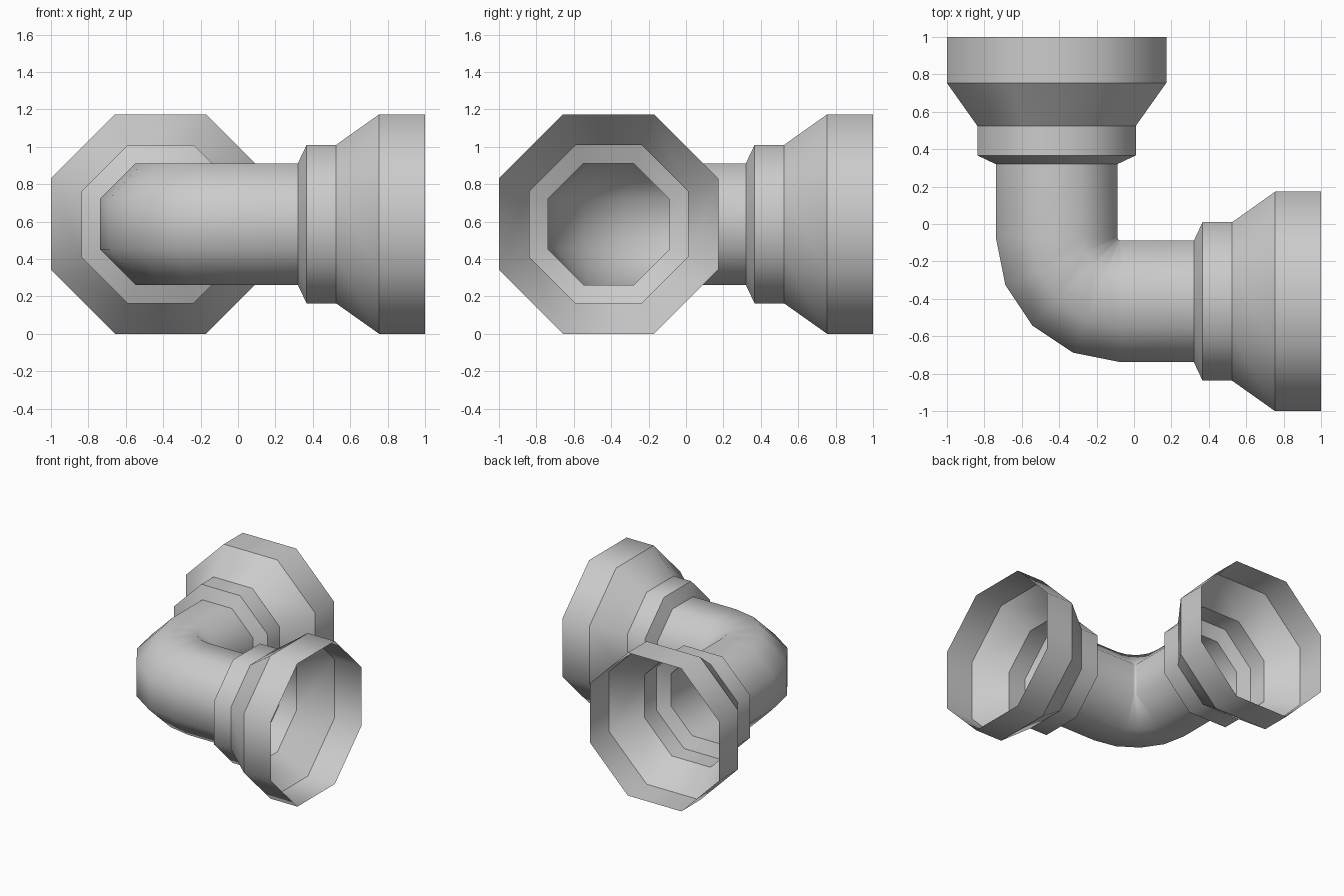
import bpy, bmesh
from math import cos, sin, pi
from mathutils import Vector

if "Cube" in bpy.data.objects:
    bpy.data.objects.remove(bpy.data.objects["Cube"])

SIDES = 8
AXIS = -0.414      # offset of each arm's centre line
HEIGHT = 0.587     # centre height, also the half-width of the big mouth
PIPE = 0.325       # half-width of the pipe across flats
UP = Vector((0, 0, 1))


def sweep(name, stations, creased=False):
    """Open octagonal skin through (centre, direction, half-width) stations."""
    bm = bmesh.new()
    rings = []
    for (x, y), (tx, ty), half in stations:
        side = UP.cross(Vector((tx, ty, 0)))
        r = half / cos(pi / SIDES)
        angles = [(k + 0.5) * 2 * pi / SIDES for k in range(SIDES)]
        rings.append([bm.verts.new(Vector((x, y, HEIGHT))
                                   + r * (cos(a) * side + sin(a) * UP)) for a in angles])
    for r0, r1 in zip(rings, rings[1:]):
        for i in range(SIDES):
            j = (i + 1) % SIDES
            bm.faces.new((r0[i], r0[j], r1[j], r1[i])).smooth = True
    # Hard creases around each step, soft octagon corners
    if creased:
        for ring in rings:
            for i in range(SIDES):
                bm.edges.get((ring[i], ring[(i + 1) % SIDES])).smooth = False
    mesh = bpy.data.meshes.new(name)
    bm.to_mesh(mesh)
    bm.free()
    obj = bpy.data.objects.new(name, mesh)
    bpy.context.collection.objects.link(obj)
    return obj


# Elbow pipe: straight, quarter bend in four steps, straight
C = -0.07
R = C - AXIS
path = [((AXIS, 0.32), (0, -1), PIPE)]
for k in range(5):
    a = pi + k * pi / 8
    path.append(((C + R * cos(a), C + R * sin(a)), (-sin(a), cos(a)), PIPE))
path.append(((0.32, AXIS), (1, 0), PIPE))
sweep("elbow_pipe", path)

# Stepped sockets at both ends: collar, flare, mouth
profile = [(0.32, PIPE), (0.367, 0.424), (0.525, 0.424), (0.755, 0.587), (1.0, 0.587)]
sweep("right_socket", [((d, AXIS), (1, 0), h) for d, h in profile], True)
sweep("back_socket", [((AXIS, d), (0, 1), h) for d, h in profile], True)
